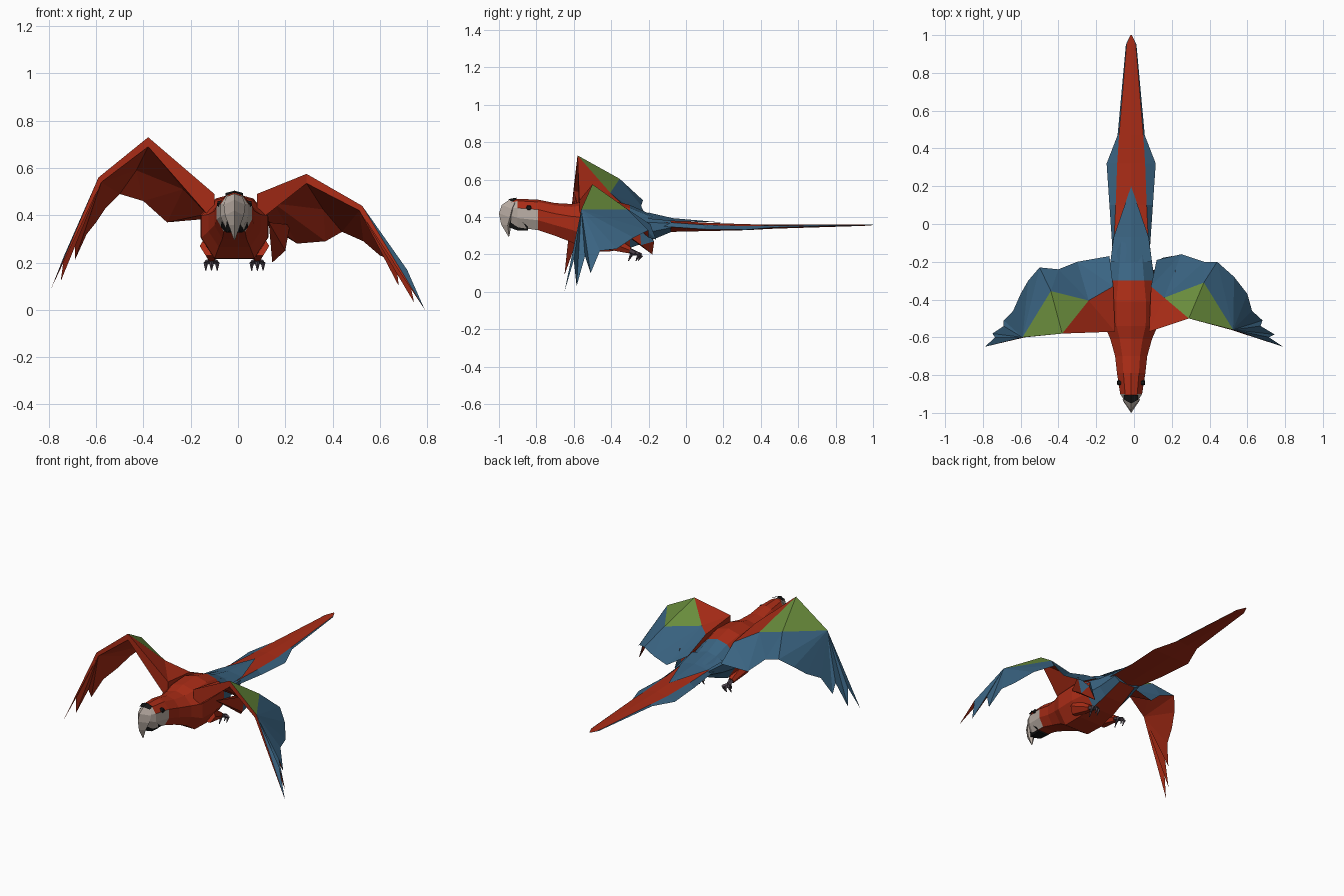
import bpy, bmesh, math
from mathutils import Vector

if "Cube" in bpy.data.objects:
    bpy.data.objects.remove(bpy.data.objects["Cube"])

COL = {'red': (.40, .025, .008), 'blue': (.042, .127, .223), 'green': (.141, .262, .045),
       'pale': (.50, .43, .38), 'black': (.008, .008, .008), 'claw': (.07, .053, .07)}
MATS = {}
for n, c in COL.items():
    MATS[n] = bpy.data.materials.new(n)
    MATS[n].diffuse_color = (*c, 1)
CX = -.015  # body axis


def build(name, verts, faces, cols):
    """Flat-shaded mesh with one colour name per face."""
    me = bpy.data.meshes.new(name)
    me.from_pydata(verts, [], faces)
    names = sorted(set(cols))
    for n in names:
        me.materials.append(MATS[n])
    for p, c in zip(me.polygons, cols):
        p.material_index = names.index(c)
    bm = bmesh.new()
    bm.from_mesh(me)
    bmesh.ops.recalc_face_normals(bm, faces=bm.faces)
    bm.to_mesh(me)
    bm.free()
    ob = bpy.data.objects.new(name, me)
    bpy.context.collection.objects.link(ob)
    return ob


def loft(name, rings, colour):
    """Skin equal rings of points; colour(segment, side) names each face's colour."""
    n = len(rings[0])
    verts = [v for r in rings for v in r]
    faces, cols = [], []
    for s in range(len(rings) - 1):
        for k in range(n):
            a, b = s * n + k, s * n + (k + 1) % n
            faces.append((a, b, b + n, a + n))
            cols.append(colour(s, k))
    last = len(rings) - 1
    faces += [tuple(range(n)), tuple(range(last * n, last * n + n))]
    cols += [colour(0, 0), colour(last - 1, 0)]
    return build(name, verts, faces, cols)


def spike(name, a, b, r1, r2, col, sides=5):
    """Tapered rod from a to b."""
    a, b = Vector(a), Vector(b)
    q = (b - a).to_track_quat('Z', 'Y')
    rings = [[p + q @ Vector((r * math.cos(t), r * math.sin(t), 0))
              for t in [2 * math.pi * i / sides for i in range(sides)]]
             for p, r in ((a, r1), (b, r2))]
    return loft(name, rings, lambda s, k: col)


# body and head: eight-sided sections (y, half width, top, bottom)
SECT = [(-.935, .036, .485, .37), (-.90, .058, .498, .345), (-.79, .075, .493, .33),
        (-.70, .085, .475, .30), (-.61, .11, .47, .265), (-.54, .14, .485, .218),
        (-.41, .143, .492, .216), (-.30, .125, .465, .235), (-.20, .11, .42, .27),
        (-.08, .095, .39, .32)]
OCT = [(1, -.35), (1, .35), (.55, .85), (0, 1), (-.55, .85), (-1, .35), (-1, -.35),
       (-.6, -1), (.6, -1)]
rings = [[(CX + w * u, y, (t + b) / 2 + (t - b) / 2 * v) for u, v in OCT]
         for y, w, t, b in SECT]


def body_colour(s, k):
    if s < 2 and k in (0, 5, 8, 6):
        return 'pale'
    if s == 0 and k in (1, 4):
        return 'pale'
    if s >= 7 and k != 7:
        return 'blue'
    return 'red'


loft('body', rings, body_colour)

# hooked upper beak: (front y, front z, back y, back z, half width)
BEAK = [(-.945, .492, -.90, .47, .034), (-.985, .465, -.90, .43, .046),
        (-1.0, .42, -.91, .385, .040), (-.988, .36, -.935, .355, .024),
        (-.95, .296, -.944, .298, .003)]
rings = [[(CX, fy, fz), (CX + w, fy * .35 + by * .65, fz * .4 + bz * .6), (CX, by, bz),
          (CX - w, fy * .35 + by * .65, fz * .4 + bz * .6)] for fy, fz, by, bz, w in BEAK]
loft('upper_beak', rings, lambda s, k: 'pale')
build('beak_base_band', [(CX - .037, -.93, .482), (CX, -.95, .496), (CX + .037, -.93, .482),
                         (CX + .037, -.905, .494), (CX, -.905, .504), (CX - .037, -.905, .494)],
      [(0, 1, 4, 5), (1, 2, 3, 4)], ['black'] * 2)

# black lower beak
rings = [[(CX + u * w, y, z0 if v else z1) for u, v in ((-1, 0), (1, 0), (.6, 1), (-.6, 1))]
         for y, w, z0, z1 in ((-.945, .018, .345, .38), (-.90, .05, .328, .395),
                              (-.845, .058, .328, .35))]
loft('lower_beak', rings, lambda s, k: 'black')

for side, tag in ((-1, 'left'), (1, 'right')):
    # eyes
    spike(tag + '_eye', (CX + side * .05, -.84, .447), (CX + side * .073, -.84, .45),
          .018, .012, 'black', 6)
    # thigh, shank and curled toes
    x = CX + side * .097
    spike(tag + '_thigh', (x, -.42, .27), (x, -.30, .222), .05, .02, 'red', 6)
    spike(tag + '_shank', (x, -.31, .225), (x, -.265, .205), .016, .013, 'claw')
    for dx, y, z in ((-.024, -.25, .182), (0, -.238, .178), (.024, -.25, .182), (0, -.29, .185)):
        mid = (x + dx, y, z + .018)
        spike(tag + '_toe', (x, -.27, .208), mid, .012, .010, 'claw', 4)
        spike(tag + '_claw', mid, (x + dx, y - .018, .166), .010, .002, 'claw', 4)


# wings: top skin, red lower skin, leading edge and finger feathers
def wing(name, pts, side):
    drop = [.12, .04, .02, .05, .02, .015]
    inset = [0, 0, .012, 0, .008, .01]
    low = [(x - side * i, y, z - d) for (x, y, z), d, i in zip(pts, drop, inset)]
    n = len(pts)
    top = [(0, 1, 4), (0, 4, 3), (1, 5, 4), (1, 2, 5), (3, 4, 7), (3, 7, 6),
           (4, 8, 7), (4, 5, 8), (5, 9, 8), (2, 9, 5)]
    cols = ['red'] * 2 + ['green'] * 2 + ['blue'] * 6
    for i in range(9, n - 1):
        top.append((2, i + 1, i))
        cols.append('blue')
    under = [tuple(i + n if i < 6 else i for i in f) for f in top]
    edge = [(0, 1, n + 1, n), (1, 2, n + 2, n + 1), (2, n - 1, n + 2),
            (0, n, n + 3, 3), (3, n + 3, 6)]
    build(name, pts + low, top + under + edge, cols + ['red'] * (len(under) + len(edge)))


wing('left_wing', [
    (-.10, -.57, .49), (-.38, -.58, .73), (-.59, -.60, .56),
    (-.11, -.33, .46), (-.24, -.405, .53), (-.44, -.355, .605),
    (-.13, -.17, .385), (-.30, -.20, .37), (-.40, -.24, .46), (-.50, -.23, .49),
    (-.56, -.30, .43), (-.60, -.37, .37), (-.64, -.46, .32), (-.69, -.51, .21),
    (-.69, -.54, .27), (-.75, -.58, .12), (-.735, -.60, .23), (-.79, -.65, .09)], -1)
wing('right_wing', [
    (.08, -.57, .49), (.29, -.50, .575), (.525, -.56, .44),
    (.09, -.33, .455), (.16, -.39, .47), (.37, -.31, .44),
    (.12, -.19, .36), (.25, -.16, .28), (.37, -.20, .29), (.44, -.20, .33),
    (.53, -.28, .29), (.60, -.37, .23), (.625, -.46, .22), (.68, -.51, .10),
    (.67, -.54, .19), (.745, -.585, .03), (.715, -.60, .17), (.79, -.65, 0)], 1)

# folded inner feathers hanging under the right wing
build('right_wing_fold', [(.13, -.41, .37), (.15, -.22, .34), (.145, -.18, .20),
                          (.20, -.17, .27), (.20, -.24, .25), (.22, -.25, .36)],
      [(0, 1, 2), (0, 2, 4), (2, 3, 4), (1, 3, 2), (0, 4, 5), (3, 5, 4)],
      ['red'] * 3 + ['blue', 'red', 'blue'])

# tail: (y, red half width, outer half width, ridge z, edge z, underside z)
TAIL = [(-.12, .092, .10, .385, .35, .32), (.10, .082, .115, .37, .335, .325),
        (.32, .074, .13, .362, .332, .33), (.47, .064, .072, .36, .345, .338),
        (.95, .024, .028, .36, .357, .353), (1.0, .003, .004, .36, .359, .357)]
rings = [[(CX, y, c), (CX + r, y, (c * 2 + e) / 3), (CX + w, y, e), (CX, y, b),
          (CX - w, y, e), (CX - r, y, (c * 2 + e) / 3)] for y, r, w, c, e, b in TAIL]
loft('tail', rings, lambda s, k: 'blue' if k in (1, 4) else 'red')

# blue rump feathers ending in a point over the tail
build('rump_feathers', [(CX - .11, -.20, .39), (CX, -.20, .424), (CX + .11, -.20, .39),
                        (CX + .093, -.07, .378), (CX, -.07, .394), (CX - .093, -.07, .378),
                        (CX, .20, .371)],
      [(0, 1, 4, 5), (1, 2, 3, 4), (5, 4, 6), (4, 3, 6)], ['blue'] * 4)

for m in bpy.data.materials:
    if m.users and not m.is_grease_pencil:
        m.use_nodes = True
        m.node_tree.nodes["Principled BSDF"].inputs["Base Color"].default_value = m.diffuse_color
